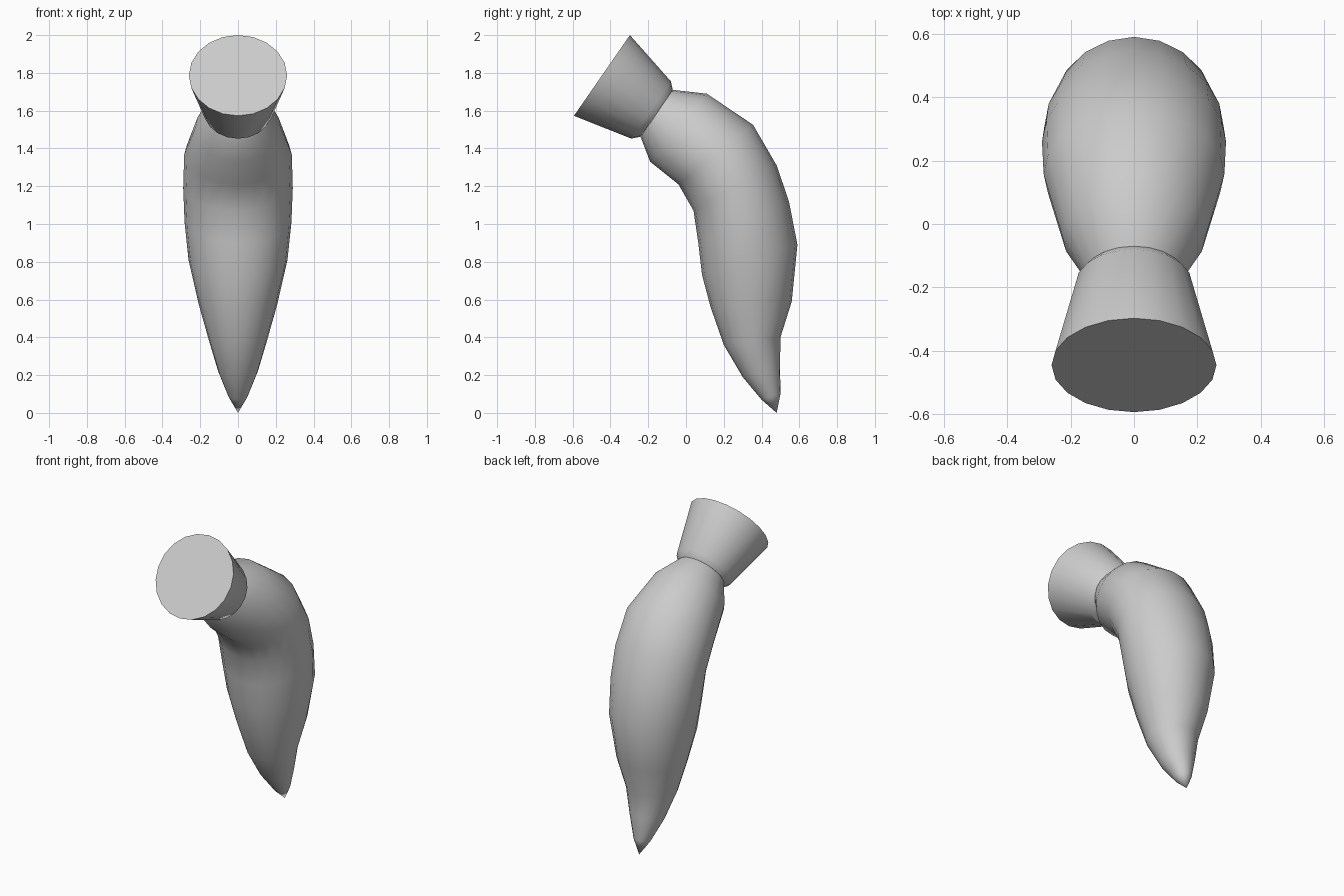
import bpy, bmesh, math
from mathutils import Vector

if "Cube" in bpy.data.objects:
    bpy.data.objects.remove(bpy.data.objects["Cube"])

SIDES = 20


def loft(name, rings, tip=None, angle=40):
    """Skin elliptical rings given as (back y, back z, front y, front z, half width)."""
    bm = bmesh.new()
    loops = []
    for by, bz, fy, fz, w in rings:
        back, front = Vector((0, by, bz)), Vector((0, fy, fz))
        mid, half = (back + front) / 2, (back - front) / 2
        loop = []
        for i in range(SIDES):
            a = math.tau * i / SIDES
            loop.append(bm.verts.new(mid + half * math.cos(a) + Vector((w * math.sin(a), 0, 0))))
        loops.append(loop)
    for a, b in zip(loops, loops[1:]):
        for i in range(SIDES):
            j = (i + 1) % SIDES
            bm.faces.new((a[i], a[j], b[j], b[i]))
    bm.faces.new(loops[0])
    if tip:
        t = bm.verts.new(tip)
        for i in range(SIDES):
            bm.faces.new((loops[-1][i], loops[-1][(i + 1) % SIDES], t))
    else:
        bm.faces.new(loops[-1])
    bmesh.ops.recalc_face_normals(bm, faces=bm.faces[:])
    mesh = bpy.data.meshes.new(name)
    bm.to_mesh(mesh)
    bm.free()
    obj = bpy.data.objects.new(name, mesh)
    bpy.context.collection.objects.link(obj)
    bpy.ops.object.select_all(action='DESELECT')
    obj.select_set(True)
    bpy.context.view_layer.objects.active = obj
    bpy.ops.object.shade_smooth_by_angle(angle=math.radians(angle))
    return obj


# Curved tapering body, from neck to pointed tip
loft("curved_body", [
    (-0.07, 1.71, -0.24, 1.46, 0.155),
    (0.11, 1.69, -0.19, 1.33, 0.225),
    (0.355, 1.525, -0.04, 1.21, 0.285),
    (0.48, 1.31, 0.04, 1.07, 0.29),
    (0.545, 1.12, 0.065, 0.90, 0.283),
    (0.59, 0.89, 0.085, 0.73, 0.262),
    (0.56, 0.59, 0.13, 0.56, 0.208),
    (0.50, 0.40, 0.20, 0.36, 0.153),
    (0.498, 0.25, 0.30, 0.19, 0.105),
    (0.50, 0.10, 0.40, 0.07, 0.05),
], tip=(0, 0.48, 0))

# Flared stem with a short chamfered rim where it meets the body
loft("flared_stem", [
    (-0.297, 2.0, -0.593, 1.573, 0.26),
    (-0.08, 1.755, -0.29, 1.452, 0.183),
    (-0.07, 1.71, -0.24, 1.462, 0.155),
], angle=30)
